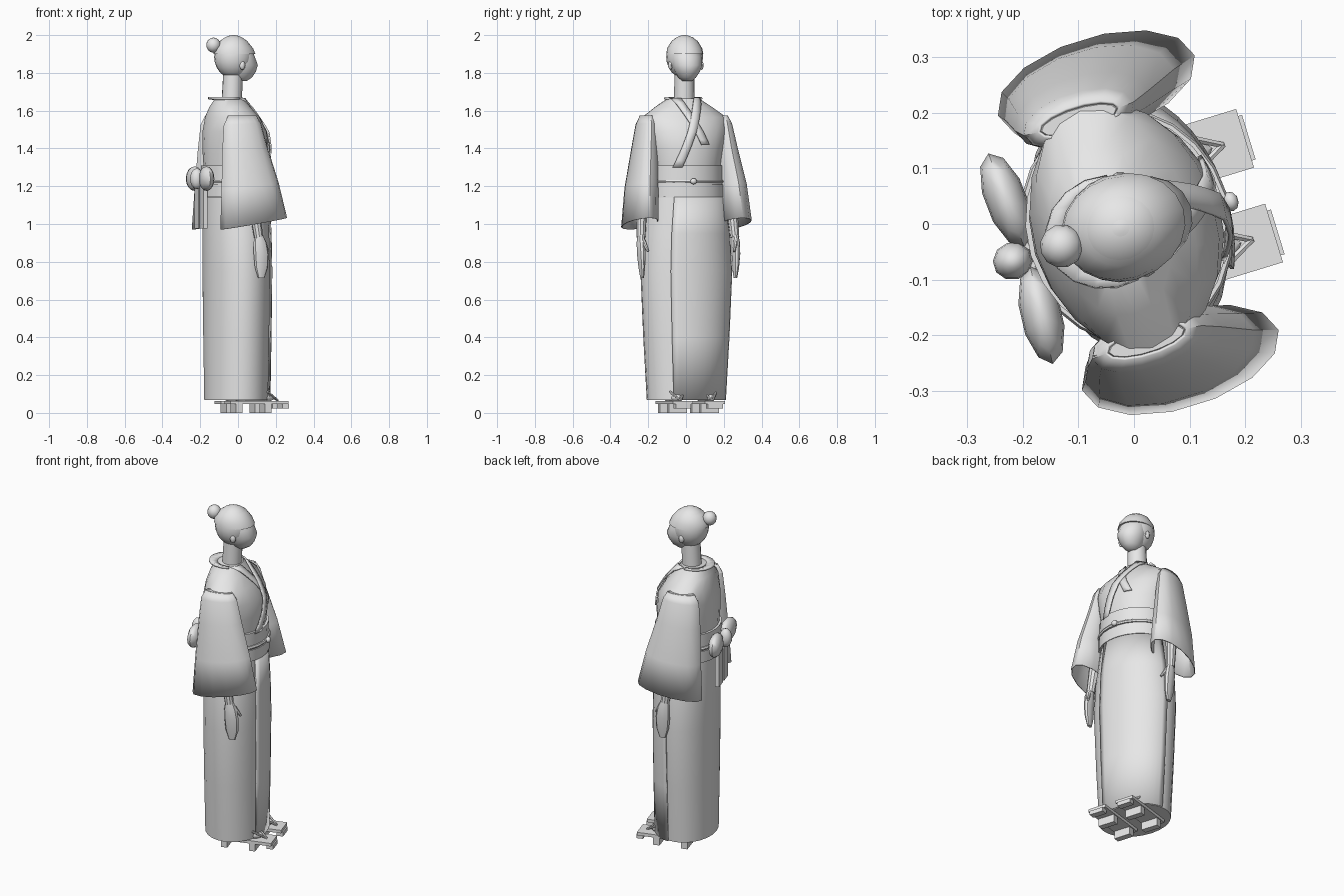
import bpy, bmesh, math
from mathutils import Matrix, Vector

if "Cube" in bpy.data.objects:
    bpy.data.objects.remove(bpy.data.objects["Cube"])

YAW = Matrix.Rotation(math.radians(17), 4, 'Z')   # the figure is turned slightly
GREY = bpy.data.materials.new("plain_grey")
GREY.diffuse_color = (0.8, 0.8, 0.8, 1)
GREY.use_nodes = True
GREY.node_tree.nodes["Principled BSDF"].inputs["Base Color"].default_value = GREY.diffuse_color


def finish(name, bm, angle=35, thick=0.0):
    """Turn a bmesh into a yawed, smoothed object, optionally thickened."""
    bmesh.ops.recalc_face_normals(bm, faces=bm.faces)
    bm.transform(YAW)
    me = bpy.data.meshes.new(name)
    bm.to_mesh(me)
    bm.free()
    ob = bpy.data.objects.new(name, me)
    bpy.context.collection.objects.link(ob)
    me.materials.append(GREY)
    if thick:
        mod = ob.modifiers.new("thickness", 'SOLIDIFY')
        mod.thickness = thick
        mod.offset = 0
    bpy.ops.object.select_all(action='DESELECT')
    ob.select_set(True)
    bpy.context.view_layer.objects.active = ob
    bpy.ops.object.shade_smooth_by_angle(angle=math.radians(angle))
    return ob


def loft(name, rings, seg=20, arc=None, caps=True, tilt=0.0, thick=0.0, angle=35):
    """Skin ellipses (z, cx, cy, rx, ry); arc = (start, end) degrees makes an open panel."""
    bm = bmesh.new()
    a0, a1 = arc or (0, 360)
    n = seg + 1 if arc else seg
    rows = []
    for k, (z, cx, cy, rx, ry) in enumerate(rings):
        row = []
        for i in range(n):
            a = math.radians(a0 + (a1 - a0) * i / seg)
            x = cx + rx * math.cos(a)
            lean = tilt * x * k / (len(rings) - 1)
            row.append(bm.verts.new((x, cy + ry * math.sin(a), z + lean)))
        rows.append(row)
    for p, q in zip(rows, rows[1:]):
        for i in range(seg):
            j = (i + 1) % n
            bm.faces.new((p[i], p[j], q[j], q[i]))
    if caps and not arc:
        bm.faces.new(rows[0])
        bm.faces.new(rows[-1])
    return finish(name, bm, angle, thick)


def ball(name, c, r, u=16, v=10, rot=0):
    bm = bmesh.new()
    bmesh.ops.create_uvsphere(bm, u_segments=u, v_segments=v, radius=1)
    bm.transform(Matrix.Translation(c) @ Matrix.Rotation(math.radians(rot), 4, 'Z')
                 @ Matrix.Diagonal((*r, 1)))
    return finish(name, bm, 50)


def box(name, lo, hi):
    bm = bmesh.new()
    bmesh.ops.create_cube(bm, size=1)
    lo, hi = Vector(lo), Vector(hi)
    bm.transform(Matrix.Translation((lo + hi) / 2) @ Matrix.Diagonal((*(hi - lo), 1)))
    return finish(name, bm)


def rod(name, a, b, r1, r2, seg=8):
    a, b = Vector(a), Vector(b)
    bm = bmesh.new()
    bmesh.ops.create_cone(bm, cap_ends=True, segments=seg, radius1=r1, radius2=r2,
                          depth=(b - a).length)
    turn = (b - a).to_track_quat('Z', 'Y').to_matrix().to_4x4()
    bm.transform(Matrix.Translation((a + b) / 2) @ turn)
    return finish(name, bm)


# Robe: skirt, front overlap and bodice
SKIRT = [(0.068, -0.01, 0, 0.166, 0.208), (0.4, -0.01, 0, 0.17, 0.228),
         (0.75, -0.01, 0, 0.173, 0.244), (0.95, -0.012, 0, 0.172, 0.232),
         (1.15, -0.014, 0, 0.166, 0.2)]
loft("skirt", SKIRT, 24)
loft("skirt_overlap", [(z, x, y, rx + 0.008, ry + 0.006) for z, x, y, rx, ry in SKIRT],
     12, arc=(-31, 75), thick=0.007)
TORSO = [(1.29, -0.015, 0, 0.165, 0.19), (1.4, -0.014, 0, 0.172, 0.21),
         (1.49, -0.018, 0, 0.165, 0.228), (1.565, -0.032, 0, 0.135, 0.232),
         (1.62, -0.045, 0, 0.104, 0.155), (1.665, -0.048, 0, 0.074, 0.085)]
loft("bodice", TORSO, 20)

# Wide sleeves, forearms and hands
for s, side in ((-1, "right"), (1, "left")):
    loft(side + "_sleeve_top", [(1.53, -0.04, s * 0.205, 0.1, 0.04),
                                (1.572, -0.04, s * 0.208, 0.07, 0.02)], 14)
    loft(side + "_sleeve", [(1.572, -0.04, s * 0.208, 0.075, 0.024),
                            (1.53, -0.04, s * 0.21, 0.1, 0.045),
                            (1.4, -0.03, s * 0.222, 0.122, 0.06),
                            (1.2, -0.008, s * 0.245, 0.155, 0.078),
                            (1.0, 0.008, s * 0.258, 0.182, 0.084)],
         14, caps=False, tilt=0.17, thick=0.006)
    rod(side + "_forearm", (-0.01, s * 0.24, 1.25), (0.035, s * 0.26, 0.93), 0.036, 0.024, 10)
    loft(side + "_hand", [(0.945, 0.035, s * 0.26, 0.022, 0.018),
                          (0.9, 0.042, s * 0.262, 0.036, 0.022),
                          (0.84, 0.048, s * 0.262, 0.041, 0.021),
                          (0.77, 0.05, s * 0.26, 0.036, 0.016),
                          (0.715, 0.05, s * 0.258, 0.018, 0.009)], 10)
    rod(side + "_thumb", (0.06, s * 0.255, 0.91), (0.094, s * 0.238, 0.855), 0.014, 0.007)


# Crossed collar bands laid over the bodice
def front_x(y, z):
    z = min(max(z, TORSO[0][0]), TORSO[-1][0] - 1e-4)
    for lo, hi in zip(TORSO, TORSO[1:]):
        if lo[0] <= z <= hi[0]:
            t = (z - lo[0]) / (hi[0] - lo[0])
            cx, rx, ry = (lo[i] + (hi[i] - lo[i]) * t for i in (1, 3, 4))
            return cx + rx * math.sqrt(max(0, 1 - (y / ry) ** 2))


def band(name, path, half, lift):
    bm = bmesh.new()
    steps, prev = 10, None
    for i in range(steps + 1):
        t = i / steps
        y = path[0][0] + (path[1][0] - path[0][0]) * t
        z = path[0][1] + (path[1][1] - path[0][1]) * t
        row = [bm.verts.new((front_x(y + d, z) + lift, y + d, z)) for d in (-half, 0, half)]
        if prev:
            for k in (0, 1):
                bm.faces.new((prev[k], prev[k + 1], row[k + 1], row[k]))
        prev = row
    finish(name, bm, 35, 0.008)


band("under_collar", ((-0.058, 1.665), (0.06, 1.42)), 0.023, 0.006)
band("over_collar", ((0.058, 1.668), (-0.09, 1.3)), 0.024, 0.013)
loft("back_collar", [(1.66, -0.045, 0, 0.07, 0.075), (1.667, -0.05, 0, 0.112, 0.1)],
     10, arc=(75, 285), thick=0.012)

# Sash with fold, cord and bead
loft("sash", [(1.14, -0.014, 0, 0.174, 0.205), (1.22, -0.014, 0, 0.178, 0.203),
              (1.31, -0.014, 0, 0.18, 0.203)], 24)
loft("sash_fold", [(1.142, -0.014, 0, 0.182, 0.211), (1.21, -0.014, 0, 0.184, 0.209)], 24)
loft("sash_cord", [(1.216, -0.014, 0, 0.186, 0.21), (1.225, -0.014, 0, 0.19, 0.214),
                   (1.234, -0.014, 0, 0.186, 0.21)], 24)
ball("cord_bead", (0.178, -0.012, 1.226), (0.014, 0.018, 0.016), 10, 8)

# Bow on the back
for s, side in ((-1, "right"), (1, "left")):
    ball(side + "_bow_loop", (-0.207, s * 0.108, 1.24), (0.038, 0.09, 0.065), 10, 8, s * 4)
    box(side + "_bow_tail", (-0.216, s * 0.045 - 0.034, 0.975), (-0.192, s * 0.045 + 0.034, 1.24))
ball("bow_knot", (-0.228, 0, 1.24), (0.036, 0.034, 0.055), 10, 8)

# Neck, head, hair and bun
rod("neck", (-0.035, 0, 1.63), (-0.028, 0, 1.8), 0.055, 0.052, 14)
ball("hair", (-0.025, 0, 1.885), (0.103, 0.097, 0.115), 20, 12)
loft("face", [(1.756, 0.02, 0, 0.025, 0.024), (1.775, 0.02, 0, 0.056, 0.046),
              (1.805, 0.022, 0, 0.074, 0.066), (1.84, 0.022, 0, 0.085, 0.079),
              (1.885, 0.012, 0, 0.078, 0.082), (1.93, 0, 0, 0.07, 0.07)], 16, angle=50)
loft("hair_fringe", [(1.9, -0.02, 0, 0.113, 0.096), (1.93, -0.025, 0, 0.105, 0.092),
                     (1.97, -0.025, 0, 0.072, 0.068), (1.992, -0.025, 0, 0.035, 0.032),
                     (2.0, -0.025, 0, 0.008, 0.008)], 20, angle=50)
ball("hair_bun", (-0.136, 0, 1.947), (0.039, 0.039, 0.04), 12, 8)
for s, side in ((-1, "right"), (1, "left")):
    ball(side + "_ear", (-0.002, s * 0.086, 1.84), (0.016, 0.012, 0.024), 8, 6)

# Wooden sandals with teeth, straps and feet
for s, side in ((-1, "right"), (1, "left")):
    y = s * 0.089
    box(side + "_sandal_deck", (-0.085, y - 0.055, 0.046), (0.236, y + 0.055, 0.064))
    box(side + "_sandal_nose", (0.205, y - 0.042, 0.022), (0.243, y + 0.042, 0.046))
    for x, part in ((-0.035, "heel"), (0.125, "toe")):
        box(side + "_%s_tooth" % part, (x - 0.018, y - 0.05, 0), (x + 0.018, y + 0.05, 0.046))
    ball(side + "_foot", (0.06, y, 0.08), (0.115, 0.038, 0.03), 12, 8)
    for d in (-1, 1):
        rod(side + "_strap", (0.194, y, 0.066), (0.125, y + d * 0.038, 0.112), 0.006, 0.007, 6)
